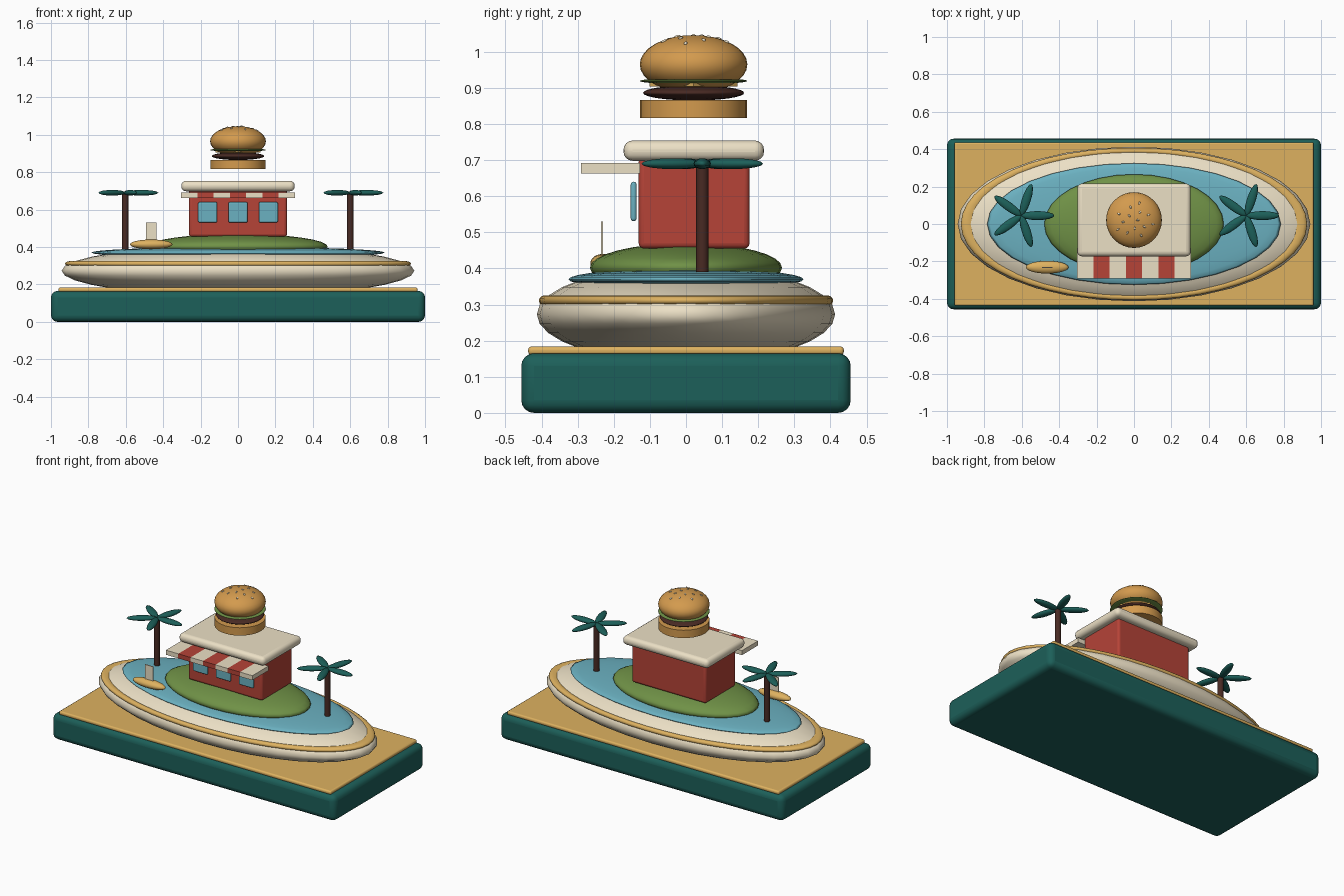
import bpy, math
from mathutils import Vector

if "Cube" in bpy.data.objects:
    bpy.data.objects.remove(bpy.data.objects["Cube"])

def mat(name, hexcol):
    rgb = [int(hexcol[i:i + 2], 16) / 255 for i in (0, 2, 4)]
    m = bpy.data.materials.new(name)
    m.diffuse_color = [c ** 2.2 for c in rgb] + [1]
    m.use_nodes = True
    m.node_tree.nodes["Principled BSDF"].inputs["Base Color"].default_value = m.diffuse_color
    return m

TEAL = mat("teal", "22605A")
GOLD = mat("gold", "DDB060")
CREAM = mat("cream", "EBDFC4")
BLUE = mat("blue", "6BB0C0")
GREEN = mat("green", "6F9048")
RED = mat("red", "B4453A")
BUN = mat("bun", "D2994F")
BROWN = mat("brown", "4A2E28")

def finish(name, m, angle=40):
    o = bpy.context.object
    o.name = name
    o.data.materials.append(m)
    bpy.ops.object.transform_apply(location=False, rotation=False, scale=True)
    bpy.ops.object.shade_smooth_by_angle(angle=math.radians(angle))
    return o

def box(name, m, lo, hi, bevel=0.0, rot=0.0):
    lo, hi = Vector(lo), Vector(hi)
    bpy.ops.mesh.primitive_cube_add(size=1, location=(lo + hi) / 2, rotation=(0, 0, rot))
    bpy.context.object.scale = hi - lo
    o = finish(name, m)
    if bevel:
        b = o.modifiers.new("bevel", 'BEVEL')
        b.width, b.segments = bevel, 4
    return o

def ball(name, m, loc, scale, rot=(0, 0, 0), seg=32, rings=16):
    bpy.ops.mesh.primitive_uv_sphere_add(segments=seg, ring_count=rings, location=loc, rotation=rot)
    bpy.context.object.scale = scale
    return finish(name, m, 180)

def cyl(name, m, loc, r, h, seg=32):
    bpy.ops.mesh.primitive_cylinder_add(vertices=seg, radius=r, depth=h, location=loc)
    return finish(name, m)

# Plinth
box("plinth", TEAL, (-1, -.456, 0), (1, .456, .165), .035)
box("plinth_top", GOLD, (-.96, -.437, .16), (.96, .437, .184), .01)

# Oval island dish with rim, water and grass
ball("dish", CREAM, (0, 0, .273), (.943, .413, .135))
bpy.ops.mesh.primitive_torus_add(major_radius=1, minor_radius=.04, major_segments=48,
                                 minor_segments=12, location=(0, 0, .311))
bpy.context.object.scale = (.89, .392, .36)
finish("dish_rim", GOLD, 180)
ball("water", BLUE, (0, 0, .37), (.785, .325, .03))
ball("grass", GREEN, (0, 0, .402), (.48, .266, .068))

# Building with roof, windows and striped awning
box("building", RED, (-.262, -.131, .455), (.262, .176, .71), .015)
box("roof", CREAM, (-.303, -.173, .698), (.303, .216, .754), .025)
for i in range(3):
    x = (i - 1) * .162
    box(f"window_{i}", BLUE, (x - .051, -.153, .531), (x + .051, -.137, .64), .0075)
w = .61 / 7
for i in range(7):
    x = -.305 + i * w
    box(f"awning_stripe_{i}", RED if i % 2 else CREAM,
        (x, -.291, .663), (x + w, -.128, .692))

# Rooftop burger
BY = .021
cyl("bottom_bun", BUN, (0, BY, .841), .148, .05)
ball("patty", BROWN, (0, BY, .886), (.14, .14, .021))
box("cheese", GOLD, (-.086, BY - .086, .904), (.086, BY + .086, .914), rot=math.pi / 4)
ball("lettuce", GREEN, (0, BY, .919), (.149, .149, .009))
ball("top_bun", BUN, (0, BY, .965), (.149, .149, .081))
for i in range(14):
    r, a = .105 * math.sqrt((i + .5) / 14), i * 2.4
    z = .965 + .081 * math.sqrt(1 - (r / .149) ** 2)
    ball(f"seed_{i}", CREAM, (r * math.cos(a), BY + r * math.sin(a), z),
         (.009, .005, .004), (0, .3 * r / .1, a), 8, 6)

# Palm trees
for side, x in (("left", -.603), ("right", .6)):
    cyl(f"{side}_palm_trunk", BROWN, (x, .045, .54), .017, .3, 16)
    for k in range(5):
        a = k * math.tau / 5
        ball(f"{side}_palm_leaf_{k}", TEAL,
             (x + .087 * math.cos(a), .045 + .087 * math.sin(a), .69),
             (.09, .024, .015), (0, 0, a), 16, 8)

# Small boat with a sail
ball("boat_hull", GOLD, (-.464, -.231, .414), (.114, .034, .026), seg=24, rings=12)
box("boat_sail", CREAM, (-.492, -.236, .42), (-.435, -.23, .53))
